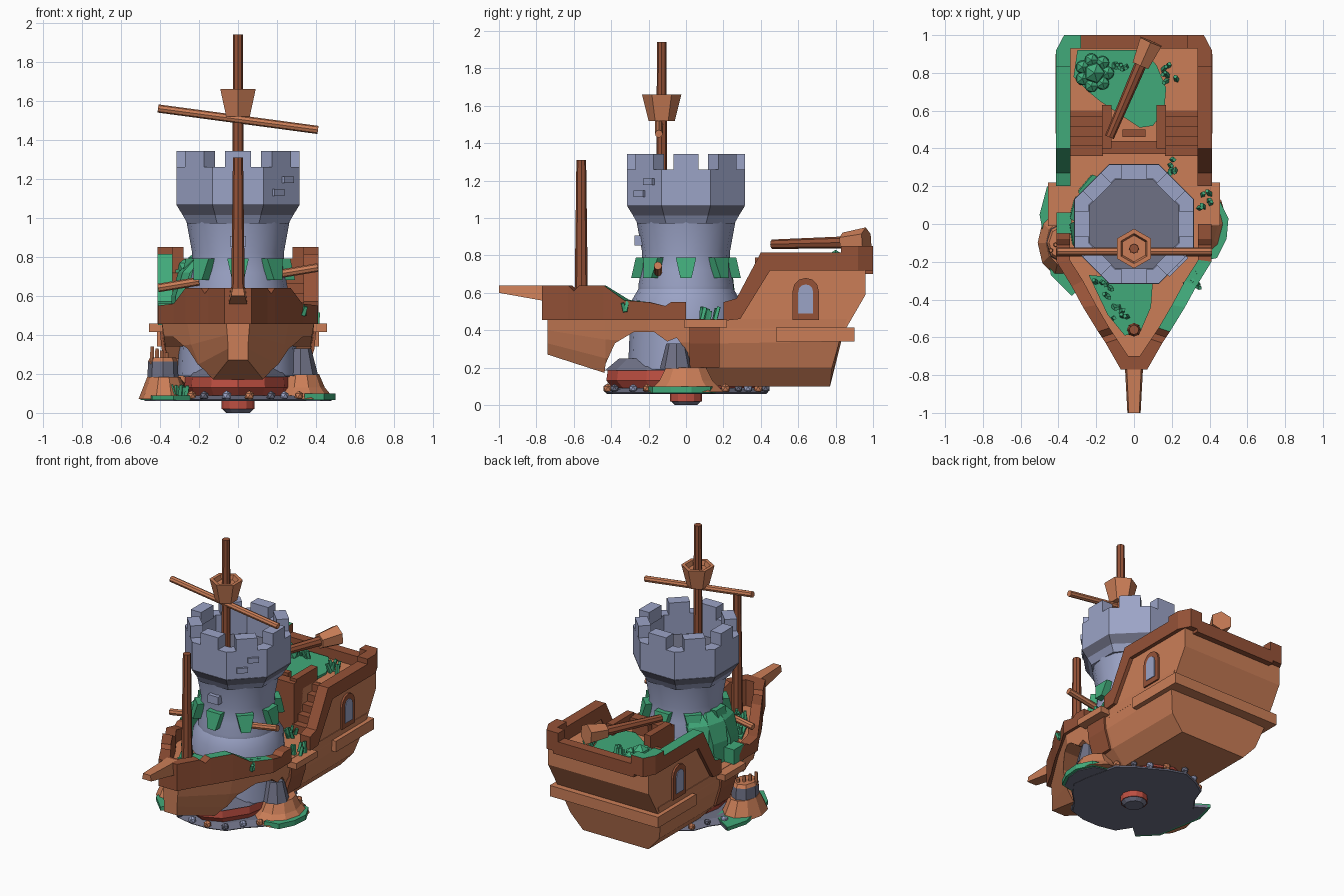
import bpy, bmesh, math, random
from mathutils import Vector, Matrix

random.seed(4)
if "Cube" in bpy.data.objects:
    bpy.data.objects.remove(bpy.data.objects["Cube"])


def material(name, r, g, b):
    m = bpy.data.materials.new(name)
    m.use_nodes = True
    col = [(c / 255) ** 2.2 for c in (r, g, b)] + [1]
    m.diffuse_color = col
    m.node_tree.nodes["Principled BSDF"].inputs["Base Color"].default_value = col
    return m


WOOD = material("light wood", 202, 125, 88)
DARK = material("dark wood", 148, 83, 58)
GREEN = material("moss green", 67, 168, 121)
STONE = material("blue stone", 154, 162, 197)
SLATE = material("dark stone", 110, 112, 132)
RED = material("red clay", 188, 80, 67)


def finish(name, bm, mat, smooth=False, moss=None):
    """Turn a bmesh into an object; moss is a rule for green faces."""
    bmesh.ops.recalc_face_normals(bm, faces=bm.faces)
    me = bpy.data.meshes.new(name)
    if moss:
        for f in bm.faces:
            f.material_index = int(f.normal.z > 0.3 and moss(f.calc_center_median()))
    bm.to_mesh(me)
    bm.free()
    ob = bpy.data.objects.new(name, me)
    bpy.context.collection.objects.link(ob)
    me.materials.append(mat)
    if moss:
        me.materials.append(GREEN)
    if smooth:
        bpy.ops.object.select_all(action="DESELECT")
        ob.select_set(True)
        bpy.context.view_layer.objects.active = ob
        bpy.ops.object.shade_smooth_by_angle(angle=0.5)
    return ob


def loft(name, rings, mat, moss=None, smooth=False):
    """Skin closed rings of points and cap both ends."""
    bm = bmesh.new()
    rows = [[bm.verts.new(p) for p in ring] for ring in rings]
    n = len(rows[0])
    for a, b in zip(rows, rows[1:]):
        for i in range(n):
            j = (i + 1) % n
            bm.faces.new((a[i], a[j], b[j], b[i]))
    bm.faces.new(rows[0])
    bm.faces.new(rows[-1])
    return finish(name, bm, mat, smooth, moss)


def prism(name, pts, axis, a, b, mat, moss=None):
    """Extrude a profile along x (y,z points) or z (x,y points)."""
    put = (lambda p, t: (t, p[0], p[1])) if axis == "x" else (lambda p, t: (p[0], p[1], t))
    return loft(name, [[put(p, t) for p in pts] for t in (a, b)], mat, moss)


def box(name, x, y, z, mat):
    return prism(name, [(x[0], y[0]), (x[1], y[0]), (x[1], y[1]), (x[0], y[1])], "z", z[0], z[1], mat)


def lathe(name, prof, n, mat, at=(0, 0), turn=0.0, stretch=1.0, smooth=False):
    rings = [[(at[0] + r * math.cos(turn + math.tau * i / n),
               at[1] + stretch * r * math.sin(turn + math.tau * i / n), z) for i in range(n)] for r, z in prof]
    return loft(name, rings, mat, smooth=smooth)


def pole(name, p, q, r1, r2, mat, n=8):
    p, q = Vector(p), Vector(q)
    bm = bmesh.new()
    mw = Matrix.Translation((p + q) / 2) @ (q - p).to_track_quat("Z", "Y").to_matrix().to_4x4()
    bmesh.ops.create_cone(bm, cap_ends=True, segments=n, radius1=r1, radius2=r2, depth=(q - p).length, matrix=mw)
    return finish(name, bm, mat)


def ball(name, at, radius, mat):
    bm = bmesh.new()
    bmesh.ops.create_icosphere(bm, subdivisions=1, radius=radius, matrix=Matrix.Translation(at))
    return finish(name, bm, mat)


def turned_block(name, ang, radius, size, z, mat, taper=1.0, shift=0.0, lean=0.0):
    """Block set on the tower wall; taper narrows its foot, lean pushes the foot outward."""
    bm = bmesh.new()
    bmesh.ops.create_cube(bm, size=1)
    for v in bm.verts:
        if v.co.z < 0:
            v.co.y *= taper
            v.co.x += lean
    mw = Matrix.Rotation(ang, 4, "Z") @ Matrix.Translation((radius, shift, z)) @ Matrix.Diagonal((*size, 1))
    bmesh.ops.transform(bm, matrix=mw, verts=bm.verts)
    return finish(name, bm, mat)


# Hull, with broken openings through both sides
stations = [
    ((-0.74,) * 4, (0.05, 0.05, 0.055, 0.06), (0.27, 0.33, 0.4, 0.46)),
    ((-0.43,) * 4, (0.13, 0.2, 0.24, 0.26), (0.17, 0.25, 0.35, 0.46)),
    ((-0.2,) * 4, (0.2, 0.31, 0.37, 0.39), (0.13, 0.22, 0.34, 0.46)),
    ((0.2,) * 4, (0.25, 0.34, 0.38, 0.39), (0.1, 0.2, 0.33, 0.46)),
    ((0.77, 0.78, 0.82, 0.86), (0.25, 0.34, 0.38, 0.39), (0.1, 0.2, 0.34, 0.46))]
rings = []
for ys, ws, zs in stations:
    side = list(zip(ws, ys, zs))
    rings.append(side + [(-x, y, z) for x, y, z in reversed(side)])
hull = loft("hull", rings, WOOD)
arch = [(-0.45, 0.05), (-0.43, 0.22), (-0.38, 0.33), (-0.28, 0.39), (-0.17, 0.39), (-0.1, 0.34), (-0.05, 0.36), (0.01, 0.28), (0.01, 0.05)]
cutter = prism("hull_cutter", arch, "x", -0.6, 0.6, WOOD)
mod = hull.modifiers.new("openings", "BOOLEAN")
mod.object, mod.operation, mod.solver = cutter, "DIFFERENCE", "EXACT"
bpy.context.view_layer.objects.active = hull
bpy.ops.object.modifier_apply(modifier=mod.name)
bpy.data.objects.remove(cutter)

# Raised stern, its deck, ledge and back rail
prism("stern_block", [(0.6, 0.4), (0.85, 0.4), (0.96, 0.59), (0.96, 0.72), (0.6, 0.72)], "x", -0.385, 0.385, WOOD)
box("cabin_front", (-0.17, 0.17), (0.42, 0.62), (0.46, 0.72), WOOD)
box("stern_ledge", (-0.41, 0.41), (0.8, 0.9), (0.34, 0.415), WOOD)
box("back_rail", (-0.3, 0.32), (0.93, 1.0), (0.7, 0.79), DARK)
box("cabin_rail", (-0.17, 0.17), (0.37, 0.44), (0.46, 0.79), DARK)
box("cabin_hatch", (-0.06, 0.06), (0.46, 0.5), (0.7, 0.8), DARK)

trim = [(0.2, 0.45), (0.2, 0.55), (0.27, 0.57), (0.4, 0.815), (0.83, 0.815), (0.83, 0.85), (0.9, 0.85), (0.9, 0.72), (0.45, 0.72), (0.29, 0.46)]
wall = [(0.2, 0.4), (0.2, 0.46), (0.3, 0.48), (0.45, 0.73), (0.96, 0.73), (0.96, 0.59), (0.85, 0.4)]
corner = [(0.412, 0.9), (0.412, 0.92), (0.37, 1.0), (0.28, 1.0), (0.28, 0.93), (0.335, 0.93), (0.335, 0.9)]
bow_rail = [(0.41, 0.0, 0.34, 0.0, 0.55), (0.41, -0.08, 0.34, -0.08, 0.55), (0.41, -0.11, 0.34, -0.11, 0.53),
            (0.41, -0.2, 0.34, -0.19, 0.55), (0.33, -0.33, 0.27, -0.3, 0.56), (0.27, -0.44, 0.2, -0.43, 0.64),
            (0.19, -0.57, 0.13, -0.55, 0.64), (0.17, -0.6, 0.11, -0.58, 0.61), (0.15, -0.63, 0.09, -0.61, 0.64),
            (0.07, -0.77, 0.03, -0.7, 0.64), (0.0, -0.77, 0.0, -0.7, 0.64)]
rib = [(0.3, 0.2), (0.352, 0.2), (0.392, 0.33), (0.4, 0.42), (0.34, 0.42)]


def window(name, s, half, low, spring, depth, mat):
    pts = [(0.64 - half, low)] + [(0.64 - half * math.cos(math.pi * i / 6), spring + half * math.sin(math.pi * i / 6))
                                  for i in range(7)] + [(0.64 + half, low)]
    prism(name, pts, "x", s * 0.37, s * depth, mat)


for s, side in ((1, "left"), (-1, "right")):
    mossy = (lambda c: True) if s < 0 else None
    prism(side + "_stern_trim", trim, "x", s * 0.335, s * 0.412, DARK, mossy)
    prism(side + "_stern_corner", [(s * x, y) for x, y in corner], "z", 0.72, 0.85, DARK, mossy)
    prism(side + "_stern_wall", wall, "x", s * 0.34, s * 0.386, WOOD)
    box(side + "_side_ledge", sorted((s * 0.36, s * 0.415)), (0.48, 0.9), (0.34, 0.415), WOOD)
    box(side + "_gangway", sorted((s * 0.33, s * 0.455)), (-0.01, 0.22), (0.415, 0.458), WOOD)
    loft(side + "_hull_rib", [[(s * x, y, z) for x, z in rib] for y in (0.02, 0.18)], DARK)
    box(side + "_cabin_post", sorted((s * 0.12, s * 0.17)), (0.4, 0.63), (0.46, 0.81), DARK)
    window(side + "_window_frame", s, 0.07, 0.455, 0.61, 0.4, DARK)
    window(side + "_window_pane", s, 0.04, 0.49, 0.605, 0.405, STONE)
    for i in range(5):
        y = 0.36 + 0.052 * i
        box(side + "_stair", sorted((s * 0.165, s * 0.345)), (y, 0.63), (0.45, 0.515 + 0.05 * i), DARK)
    rings = [[(s * a, b, 0.455), (s * a, b, h), (s * c, d, h), (s * c, d, 0.455)] for a, b, c, d, h in bow_rail]
    loft(side + "_bow_rail", rings, DARK, (lambda c: -0.56 < c.y < -0.18) if s > 0 else None)

# Bowsprit and masts
loft("bowsprit", [[(-w, y, low), (w, y, low), (w * 0.8, y, 0.64), (-w * 0.8, y, 0.64)]
                  for y, w, low in ((-0.72, 0.05, 0.55), (-1.0, 0.035, 0.6))], WOOD)
pole("fore_mast", (0, -0.56, 0.46), (0, -0.56, 1.31), 0.037, 0.026, DARK)
pole("main_mast", (0, -0.13, 1.1), (0, -0.13, 1.94), 0.03, 0.025, DARK)
lathe("lookout_cup", [(0.07, 1.52), (0.105, 1.66), (0.08, 1.66), (0.07, 1.63)], 6, WOOD, (0, -0.13), math.pi / 2)
pole("yard", (-0.41, -0.145, 1.56), (0.41, -0.145, 1.45), 0.021, 0.021, WOOD)
pole("left_tower_beam", (0.2, -0.15, 0.71), (0.41, -0.15, 0.745), 0.022, 0.022, WOOD)
pole("right_tower_beam", (-0.2, -0.15, 0.675), (-0.41, -0.15, 0.64), 0.022, 0.022, WOOD)
pole("fallen_mast", (-0.13, 0.46, 0.86), (0.05, 0.88, 0.87), 0.025, 0.033, DARK)
pole("fallen_cup", (0.035, 0.84, 0.87), (0.09, 0.965, 0.88), 0.052, 0.07, WOOD, 6)

# Stone tower
lathe("tower_body", [(0.31, 0.19), (0.3, 0.42), (0.29, 0.56), (0.255, 0.62), (0.255, 0.64), (0.24, 0.72), (0.235, 0.82),
                     (0.265, 0.985)], 16, STONE, smooth=True)
eighth = math.pi / 8
lathe("tower_crown", [(0.28, 0.97), (0.341, 1.07), (0.341, 1.26), (0.26, 1.26), (0.26, 1.11)], 8, STONE, turn=eighth)
lathe("tower_floor", [(0.258, 1.112), (0.258, 1.12)], 8, SLATE, turn=eighth)
lathe("tower_flare", [(0.27, 0.975), (0.284, 0.98), (0.343, 1.068), (0.33, 1.069)], 8, SLATE, turn=eighth)
for i in range(8):
    turned_block("merlon", i * math.pi / 4, 0.275, (0.08, 0.135, 0.09), 1.298, STONE)
    turned_block("ivy_banner", i * math.pi / 4, 0.243, (0.05, 0.11, 0.11), 0.735, GREEN, 0.55, lean=0.5)
for k, (shift, z) in enumerate(((-0.03, 1.13), (0.04, 1.195))):
    turned_block("wall_brick", -math.pi / 4, 0.318, (0.025, 0.07, 0.035), z, STONE, shift=shift)
turned_block("tower_window", -math.pi / 2, 0.25, (0.05, 0.08, 0.055), 0.88, STONE)

# Ivy drapes hanging from the tower to the deck
for deg in (140, 165, 190):
    out = Vector((math.cos(math.radians(deg)), math.sin(math.radians(deg)), 0))
    across = Vector((-out.y, out.x, 0))
    rings = []
    for r, z, half in ((0.24, 0.78, 0.04), (0.3, 0.72, 0.07), (0.335, 0.6, 0.06), (0.34, 0.46, 0.05)):
        rings.append([out * (r - d) + across * h + Vector((0, 0, z)) for d, h in ((0, -half), (0, half), (0.04, half), (0.04, -half))])
    loft("ivy_drape", rings, GREEN)

# Island under the hull, with an uneven edge
lathe("stand_tip", [(0.06, 0.0), (0.08, 0.02)], 12, SLATE)
lathe("stand_ring", [(0.085, 0.02), (0.085, 0.07)], 12, RED)
edge = [(random.uniform(0.37, 0.45), math.tau * i / 22) for i in range(22)]
loft("island_base", [[(k * r * math.cos(a), k * r * math.sin(a), z) for r, a in edge]
                     for k, z in ((0.98, 0.06), (1, 0.068), (0.85, 0.09))], SLATE)
lathe("red_band", [(0.25, 0.09), (0.275, 0.13), (0.27, 0.185)], 12, RED, stretch=1.55)
lathe("slate_band", [(0.28, 0.185), (0.23, 0.25)], 12, SLATE, stretch=1.55)
lathe("left_mound", [(0.17, 0.07), (0.12, 0.13), (0.09, 0.2)], 10, WOOD, (0.325, 0.0), stretch=1.25)
lathe("left_mound_stone", [(0.09, 0.195), (0.055, 0.33)], 8, SLATE, (0.32, -0.05))
lathe("right_mound", [(0.13, 0.07), (0.085, 0.185)], 10, WOOD, (-0.38, -0.1), stretch=1.4)
lathe("right_mound_stone", [(0.08, 0.18), (0.075, 0.265)], 8, SLATE, (-0.385, -0.1), stretch=1.3)
lathe("right_mound_top", [(0.077, 0.263), (0.065, 0.285)], 8, WOOD, (-0.385, -0.1), stretch=1.3)
for i in range(4):
    x, y = -0.44 + 0.025 * i, -0.14 + 0.03 * i
    pole("stump_stick", (x, y, 0.25), (x, y, 0.34 - 0.01 * i), 0.014, 0.01, WOOD, 6)
for i, (r, a) in enumerate(edge):
    ball("shore_rock", (r * 0.94 * math.cos(a), r * 0.97 * math.sin(a), 0.088), random.uniform(0.022, 0.028),
         (SLATE, STONE, WOOD)[i % 3])

# Moss patches; those on the shore lie on stone slabs
patches = [(0.735, 0.716, (-0.3, 0.92), (0.05, 0.92), (0.12, 0.84), (0.17, 0.72), (0.16, 0.6), (0.1, 0.52), (0.03, 0.51),
            (-0.06, 0.57), (-0.18, 0.65), (-0.24, 0.7), (-0.32, 0.78)),
           (0.475, 0.455, (-0.24, -0.27), (0.1, -0.3), (0.09, -0.44), (0.03, -0.58), (-0.05, -0.59), (-0.14, -0.48)),
           (0.09, 0.065, (-0.46, 0.2), (-0.5, 0.05), (-0.44, -0.27), (-0.33, -0.38), (-0.24, -0.3), (-0.3, 0.1)),
           (0.1, 0.065, (0.45, 0.13), (0.5, 0.03), (0.49, -0.08), (0.44, -0.18), (0.34, -0.2), (0.34, 0.16))]
for top, low, *pts in patches:
    prism("moss_patch", pts, "z", low, top, GREEN)
    if low < 0.1:
        prism("shore_slab", [(x * 0.96, y * 0.96) for x, y in pts], "z", 0.061, 0.08, SLATE)
box("gangway_moss", (-0.41, -0.33), (-0.05, 0.06), (0.45, 0.56), GREEN)

# Leafy bush and grass tufts
ball("bush_heart", (-0.21, 0.8, 0.77), 0.06, GREEN)
for i in range(7):
    a = math.tau * i / 7
    ball("bush_leaf", (-0.21 + 0.07 * math.cos(a), 0.8 + 0.07 * math.sin(a), 0.75), 0.04, GREEN)
for x, y, z in ((-0.08, 0.86, 0.73), (0.19, 0.8, 0.72), (0.22, 0.31, 0.46), (0.37, 0.12, 0.455), (-0.16, -0.34, 0.47),
                (-0.07, -0.46, 0.47), (0.31, -0.3, 0.5), (-0.3, -0.26, 0.09)):
    for i in range(6):
        p = Vector((x + random.uniform(-0.04, 0.04), y + random.uniform(-0.04, 0.04), z))
        lean = Vector((random.uniform(-0.02, 0.02), random.uniform(-0.02, 0.02), random.uniform(0.04, 0.07)))
        pole("grass_blade", p, p + lean, 0.014, 0.012, GREEN, 4)
